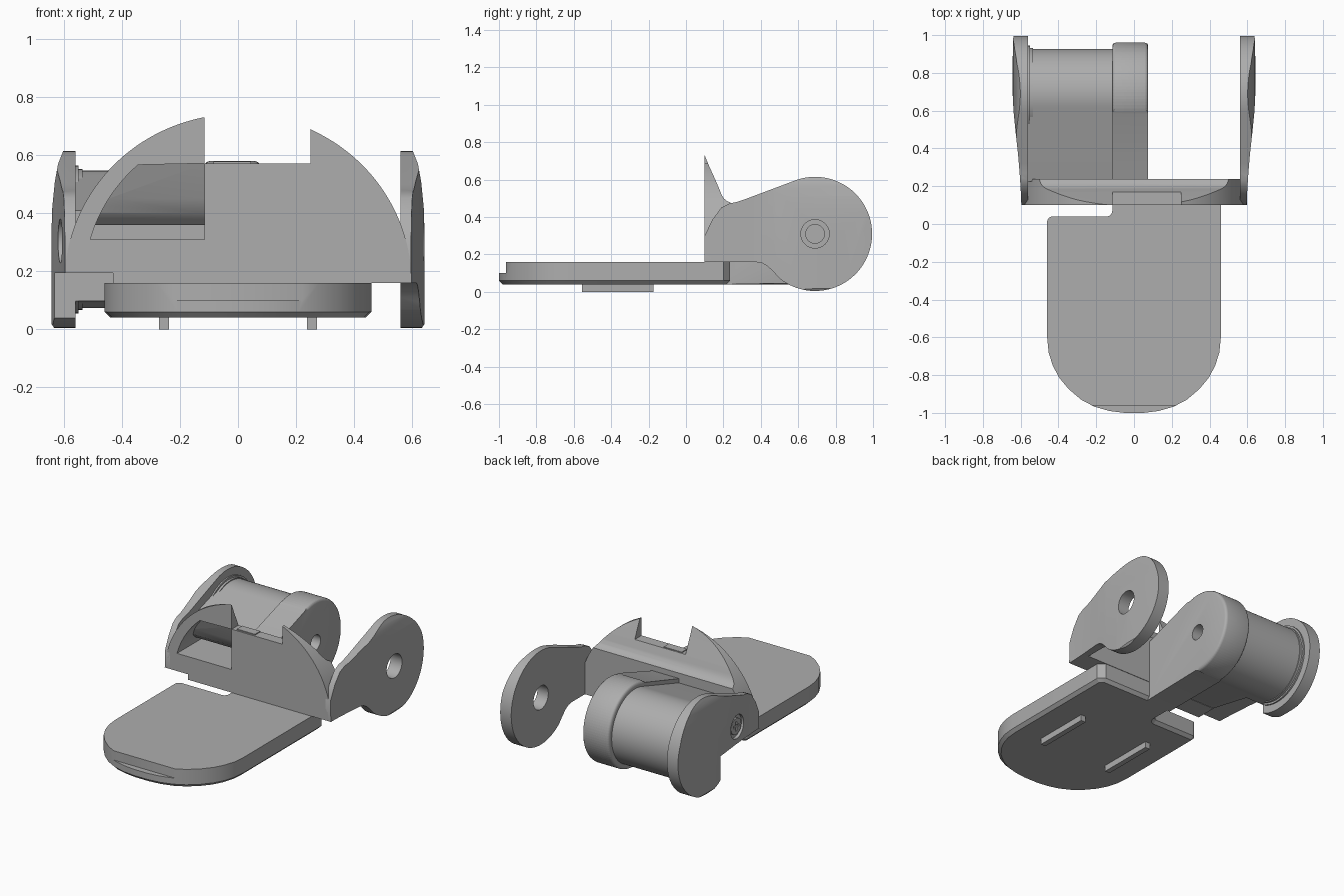
import bpy, bmesh
from math import cos, sin, pi, radians
from mathutils import Vector

if "Cube" in bpy.data.objects:
    bpy.data.objects.remove(bpy.data.objects["Cube"])

grey = bpy.data.materials.new("plain_grey")
grey.use_nodes = True
grey.diffuse_color = (0.42, 0.42, 0.42, 1)
grey.node_tree.nodes["Principled BSDF"].inputs["Base Color"].default_value = grey.diffuse_color

PIVOT = (0.69, 0.31)          # barrel axis in (y, z)


def arc(center, r, a0, a1, n=24, rz=None):
    """Points on an arc, angles in degrees."""
    rz = rz or r
    angles = [radians(a0 + (a1 - a0) * i / n) for i in range(n + 1)]
    return [(center[0] + r * cos(a), center[1] + rz * sin(a)) for a in angles]


def prism(name, pts, axis, lo, hi, bevel=None, width=0.02, segments=1):
    """Extrude a 2D outline along an axis; bevel edges whose ends satisfy a rule."""
    place = {"x": lambda p, t: (t, p[0], p[1]),
             "y": lambda p, t: (p[0], t, p[1]),
             "z": lambda p, t: (p[0], p[1], t)}[axis]
    bm = bmesh.new()
    a = [bm.verts.new(place(p, lo)) for p in pts]
    b = [bm.verts.new(place(p, hi)) for p in pts]
    bm.faces.new(a)
    bm.faces.new(b)
    for i in range(len(pts)):
        j = (i + 1) % len(pts)
        bm.faces.new((a[i], a[j], b[j], b[i]))
    bmesh.ops.recalc_face_normals(bm, faces=bm.faces)
    if bevel:
        edges = [e for e in bm.edges if all(bevel(v.co) for v in e.verts)]
        bmesh.ops.bevel(bm, geom=edges, offset=width, segments=segments,
                        profile=0.5, affect="EDGES")
    mesh = bpy.data.meshes.new(name)
    bm.to_mesh(mesh)
    bm.free()
    mesh.materials.append(grey)
    obj = bpy.data.objects.new(name, mesh)
    bpy.context.collection.objects.link(obj)
    return obj


def box(name, x, y, z):
    return prism(name, [(x[0], y[0]), (x[1], y[0]), (x[1], y[1]), (x[0], y[1])], "z", *z)


def disc(name, r, lo, hi, center=PIVOT):
    return prism(name, arc(center, r, 0, 360, 48)[:-1], "x", lo, hi)


def combine(obj, helper, op="DIFFERENCE"):
    """Apply a boolean and discard its helper."""
    mod = obj.modifiers.new("cut", "BOOLEAN")
    mod.operation, mod.object, mod.solver = op, helper, "EXACT"
    bpy.context.view_layer.objects.active = obj
    bpy.ops.object.modifier_apply(modifier=mod.name)
    bpy.data.objects.remove(helper)


def smooth(obj, angle=32):
    bpy.ops.object.select_all(action="DESELECT")
    obj.select_set(True)
    bpy.context.view_layer.objects.active = obj
    bpy.ops.object.shade_smooth_by_angle(angle=radians(angle))


parts = []

# Tongue plate with rounded nose, rear notch and chamfered underside
nose = [(0.46, -0.6), (0.452, -0.68), (0.43, -0.75), (0.395, -0.815), (0.345, -0.875),
        (0.28, -0.93), (0.21, -0.967), (0.13, -0.99), (0.05, -1.0)]
outline = ([(0.46, 0.2), (0.42, 0.235), (-0.115, 0.235)]
           + arc((-0.145, 0.07), 0.03, 0, -90, 6)
           + arc((-0.43, 0.01), 0.03, 90, 180, 6))
outline += [(-x, y) for x, y in nose] + nose[::-1]
plate = prism("tongue_plate", outline, "z", 0.04, 0.16, lambda v: v.z < 0.05)
combine(plate, box("lip_cutter", (-1, 1), (-1.1, -0.962), (0.1, 0.3)))
parts.append(plate)

# Two ribs under the plate
for side, name in ((-1, "right_rib"), (1, "left_rib")):
    parts.append(box(name, sorted((side * 0.237, side * 0.272)), (-0.555, -0.175), (0, 0.05)))

# Front wall: half-ellipse outline with a gap at the top, curved back slope
dome = arc((0, 0.16), 0.598, 0, 180, 120, 0.582)
left = [p for p in dome if p[0] > 0.25]
right = [p for p in dome if p[0] < -0.115]
face = left + [(0.25, 0.69), (0.25, 0.572), (-0.115, 0.572), (-0.115, 0.73)] + right
wall = prism("front_wall", face, "y", 0.1, 0.3)
slope = [(0.1, 0.1), (0.1, 0.73), (0.125, 0.67), (0.15, 0.615), (0.172, 0.565),
         (0.19, 0.52), (0.203, 0.499), (0.218, 0.486), (0.238, 0.478), (0.238, 0.1)]
combine(wall, prism("slope_helper", slope, "x", -1, 1), "INTERSECT")
combine(wall, box("step_cutter", (-0.7, -0.43), (0, 0.55), (0, 0.195)))


def window_cutter():
    """Recess with an arched outer corner and a sloping roof."""
    arch = [p for p in arc((0, 0.16), 0.53, 90, 180, 60, 0.535) if 0.31 < p[1] < 0.572]
    shape = [(-0.115, 0.31), (-0.115, 0.572)] + arch + [(arch[-1][0], 0.31)]
    cutter = prism("window_cutter", shape, "y", 0, 0.6)
    depth = [(0.05, 0.31), (0.45, 0.31), (0.45, 0.43), (0.26, 0.36), (0.215, 0.4),
             (0.19, 0.45), (0.145, 0.572), (0.05, 0.572)]
    combine(cutter, prism("depth_helper", depth, "x", -1, 1), "INTERSECT")
    return cutter


combine(wall, window_cutter())
parts.append(wall)

# Raised strip on the bridge between the wall peaks
parts.append(box("bridge_strip", (-0.085, 0.045), (0.11, 0.165), (0.565, 0.578)))

# Side arms: round ends, waist, outward bulge
for side, name in ((-1, "right_arm"), (1, "left_arm")):
    profile = ([(0.1, 0.16), (0.1, 0.3), (0.14, 0.385), (0.19, 0.452), (0.235, 0.474),
                (0.27, 0.48), (0.32, 0.497)]
               + arc(PIVOT, 0.305, 109, -128, 64)
               + [(0.465, 0.11), (0.435, 0.138), (0.405, 0.155), (0.37, 0.16)])
    arm = prism(name, profile, "x", *sorted((side * 0.5, side * 0.7)))
    plan = [(0.56, 0.05), (0.595, 0.05), (0.598, 0.15), (0.604, 0.25), (0.613, 0.36),
            (0.626, 0.48), (0.638, 0.6), (0.643, 0.7), (0.643, 0.85), (0.636, 1.1), (0.56, 1.1)]
    front = [(0.559, -0.1), (0.632, -0.1), (0.632, 0.003), (0.644, 0.02), (0.644, 0.3),
             (0.64, 0.42), (0.631, 0.51), (0.62, 0.57), (0.605, 0.608), (0.595, 0.63), (0.559, 0.63)]
    combine(arm, prism("plan_helper", [(side * x, y) for x, y in plan], "z", -1, 1), "INTERSECT")
    combine(arm, prism("front_helper", [(side * x, z) for x, z in front], "y", -2, 2), "INTERSECT")
    if side > 0:
        combine(arm, disc("pivot_cutter", 0.076, 0.4, 0.8))
    else:
        combine(arm, box("foot_cutter", (-0.7, -0.5), (0, 0.55), (-0.1, 0.195)))
        combine(arm, disc("screw_cutter", 0.076, -0.7, -0.59, (0.35, 0.305)))
    parts.append(arm)

# Screw in the right arm
screw = disc("screw_head", 0.052, -0.606, -0.575, (0.35, 0.305))
for y, z in ((0.03, 0.008), (0.008, 0.03)):
    combine(screw, box("slot_cutter", (-0.65, -0.597), (0.35 - y, 0.35 + y), (0.305 - z, 0.305 + z)))
parts.append(screw)

# Barrel and its sloping shoulder to the wall
shoulder = [(0.225, 0.165), (0.225, 0.41)] + arc(PIVOT, 0.237, 108, -108, 56)
barrel = prism("barrel", shoulder, "x", -0.565, -0.1)
combine(barrel, box("foot_cutter", (-0.7, -0.43), (0, 0.55), (-0.1, 0.195)))
combine(barrel, window_cutter())
parts.append(barrel)

# Flared collar where the barrel meets the right arm
for i, (r, x) in enumerate(((0.243, -0.535), (0.255, -0.55))):
    collar = disc("barrel_collar_%d" % (i + 1), r, -0.562, x)
    combine(collar, box("foot_cutter", (-0.7, -0.43), (0, 0.55), (-0.1, 0.195)))
    parts.append(collar)

# Central arm with softened rim and pivot hole
stadium = [(0.2, 0.04), (0.2, 0.43)] + arc(PIVOT, 0.27, 110, -90, 56)
central = prism("central_arm", stadium, "x", -0.115, 0.075,
                lambda v: v.y > 0.3, 0.018, 3)
combine(central, disc("pin_cutter", 0.05, -0.08, 0.2))
parts.append(central)

for part in parts:
    smooth(part)
